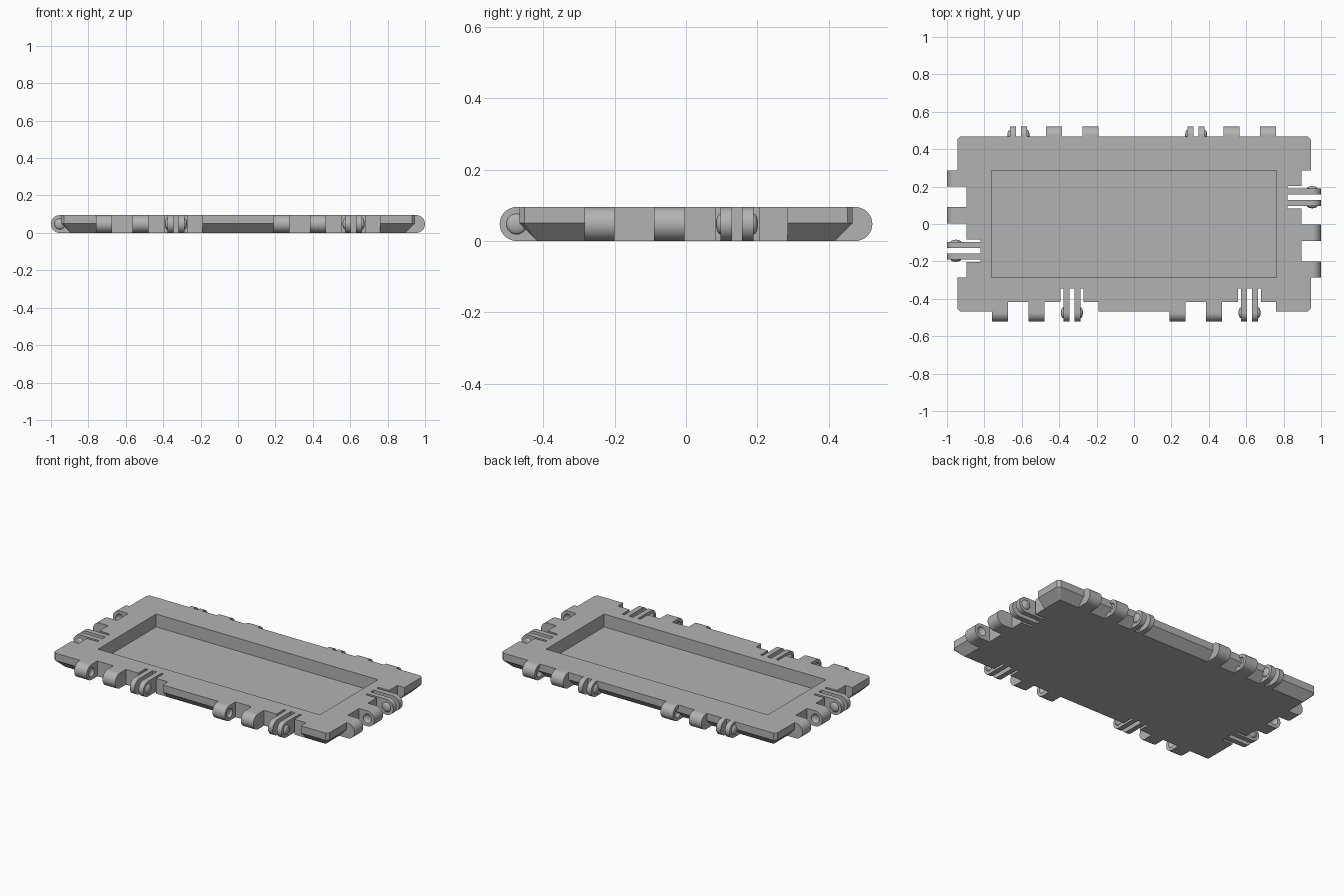
import bpy, bmesh, math
from mathutils import Matrix, Vector

cube = bpy.data.objects.get("Cube")
if cube:
    bpy.data.objects.remove(cube)

HEIGHT = 0.095
RADIUS = HEIGHT / 2
HALF_X, HALF_Y = 1.0, 0.522      # outer reach of the hinges
RIM = 0.055                      # plate edge, measured in from the outer reach
RECESS = 0.105                   # back wall of each hinge bay
SLOT = 0.178                     # inner end of each clip slot
BAY = 0.285                      # half width of a hinge bay
CLIP = 0.143                     # clip centre along the bay

grey = bpy.data.materials.new("plain grey")
grey.use_nodes = True
grey.diffuse_color = (0.45, 0.45, 0.45, 1)
grey.node_tree.nodes["Principled BSDF"].inputs["Base Color"].default_value = grey.diffuse_color


def make_object(name, bm):
    bmesh.ops.recalc_face_normals(bm, faces=bm.faces)
    mesh = bpy.data.meshes.new(name)
    bm.to_mesh(mesh)
    bm.free()
    mesh.materials.append(grey)
    obj = bpy.data.objects.new(name, mesh)
    bpy.context.collection.objects.link(obj)
    return obj


def add_prism(bm, points, direction):
    """Extrude a closed outline along a direction."""
    face = bm.faces.new([bm.verts.new(p) for p in points])
    new = bmesh.ops.extrude_face_region(bm, geom=[face])["geom"]
    verts = [g for g in new if isinstance(g, bmesh.types.BMVert)]
    bmesh.ops.translate(bm, verts=verts, vec=Vector(direction))


def add_button(bm, x, bulge, radius):
    """Flattened ball centred on the hinge axis."""
    matrix = Matrix.Translation((x, RADIUS, RADIUS)) @ Matrix.Diagonal((bulge, radius, radius, 1))
    matrix = matrix @ Matrix.Rotation(math.pi / 2, 4, 'Y')
    bmesh.ops.create_uvsphere(bm, u_segments=24, v_segments=12, radius=1, matrix=matrix)


def add_lug(bm, x0, x1, depth):
    """Bar with a half-round outer end."""
    arc = [math.pi / 2 + math.pi * i / 20 for i in range(21)]
    outline = [(x0, RADIUS + RADIUS * math.cos(a), RADIUS + RADIUS * math.sin(a)) for a in arc]
    outline += [(x0, depth, 0), (x0, depth, HEIGHT)]
    add_prism(bm, outline, (x1 - x0, 0, 0))


def cut(target, cutter):
    mod = target.modifiers.new("cut", 'BOOLEAN')
    mod.operation, mod.solver, mod.object = 'DIFFERENCE', 'EXACT', cutter
    graph = bpy.context.evaluated_depsgraph_get()
    mesh = bpy.data.meshes.new_from_object(target.evaluated_get(graph))
    target.modifiers.clear()
    target.data = mesh
    bpy.data.objects.remove(cutter)


# Plate with clipped corners and a sloped underside
bm = bmesh.new()
px, py, clip = HALF_X - RIM, HALF_Y - RIM, 0.015
for sx in (-1, 1):
    for sy in (-1, 1):
        for z in (0.05, HEIGHT):
            bm.verts.new((sx * px, sy * (py - clip), z))
            bm.verts.new((sx * (px - clip), sy * py, z))
        bm.verts.new((sx * (px - 0.05), sy * (py - 0.05), 0))
bmesh.ops.convex_hull(bm, input=bm.verts)
bmesh.ops.dissolve_limit(bm, angle_limit=0.02, verts=bm.verts, edges=bm.edges)
plate = make_object("tray_plate", bm)

# Shallow tray
bm = bmesh.new()
tx, ty = 0.762, 0.285
add_prism(bm, [(-tx, -ty, 0.015), (tx, -ty, 0.015), (tx, ty, 0.015), (-tx, ty, 0.015)], (0, 0, 0.2))
cut(plate, make_object("tray_cutter", bm))

# Hinge bays: side, turn in degrees, shift along the edge, reach
bays = [("front_right", 0, -0.475, HALF_Y), ("front_left", 0, 0.475, HALF_Y),
        ("left", 90, 0, HALF_X), ("back_left", 180, -0.475, HALF_Y),
        ("back_right", 180, 0.475, HALF_Y), ("right", 270, 0, HALF_X)]
parts = [plate]
for side, turn, shift, reach in bays:
    place = Matrix.Rotation(math.radians(turn), 4, 'Z') @ Matrix.Translation((shift, -reach, 0))

    # Bay and clip slot opening
    bm = bmesh.new()
    a, b = CLIP - 0.061, CLIP + 0.061
    outline = [(-BAY, -0.1), (BAY, -0.1), (BAY, RECESS), (b, RECESS), (b, SLOT),
               (a, SLOT), (a, RECESS), (-BAY, RECESS)]
    add_prism(bm, [(x, y, -0.1) for x, y in outline], (0, 0, 0.3))
    bm.transform(place)
    cut(plate, make_object("bay_cutter", bm))

    # Two knuckles with facing dimples
    for label, x0, x1, dimple in (("outer", -BAY, -0.2, -0.2), ("inner", -0.09, -0.004, -0.09)):
        bm = bmesh.new()
        add_lug(bm, x0, x1, RECESS)
        knuckle = make_object(f"{side}_{label}_knuckle", bm)
        bm = bmesh.new()
        add_button(bm, dimple, 0.016, 0.028)
        cut(knuckle, make_object("dimple_cutter", bm))
        knuckle.data.transform(place)
        parts.append(knuckle)

    # Pair of clip prongs with outward buttons
    for label, sign in (("first", -1), ("second", 1)):
        bm = bmesh.new()
        add_lug(bm, CLIP + sign * 0.014, CLIP + sign * 0.046, SLOT)
        add_button(bm, CLIP + sign * 0.046, 0.013, 0.029)
        bm.transform(place)
        parts.append(make_object(f"{side}_{label}_prong", bm))

# Smooth the round ends, keep edges crisp
bpy.ops.object.select_all(action='DESELECT')
for part in parts:
    part.select_set(True)
bpy.context.view_layer.objects.active = plate
bpy.ops.object.shade_smooth_by_angle(angle=math.radians(30))
